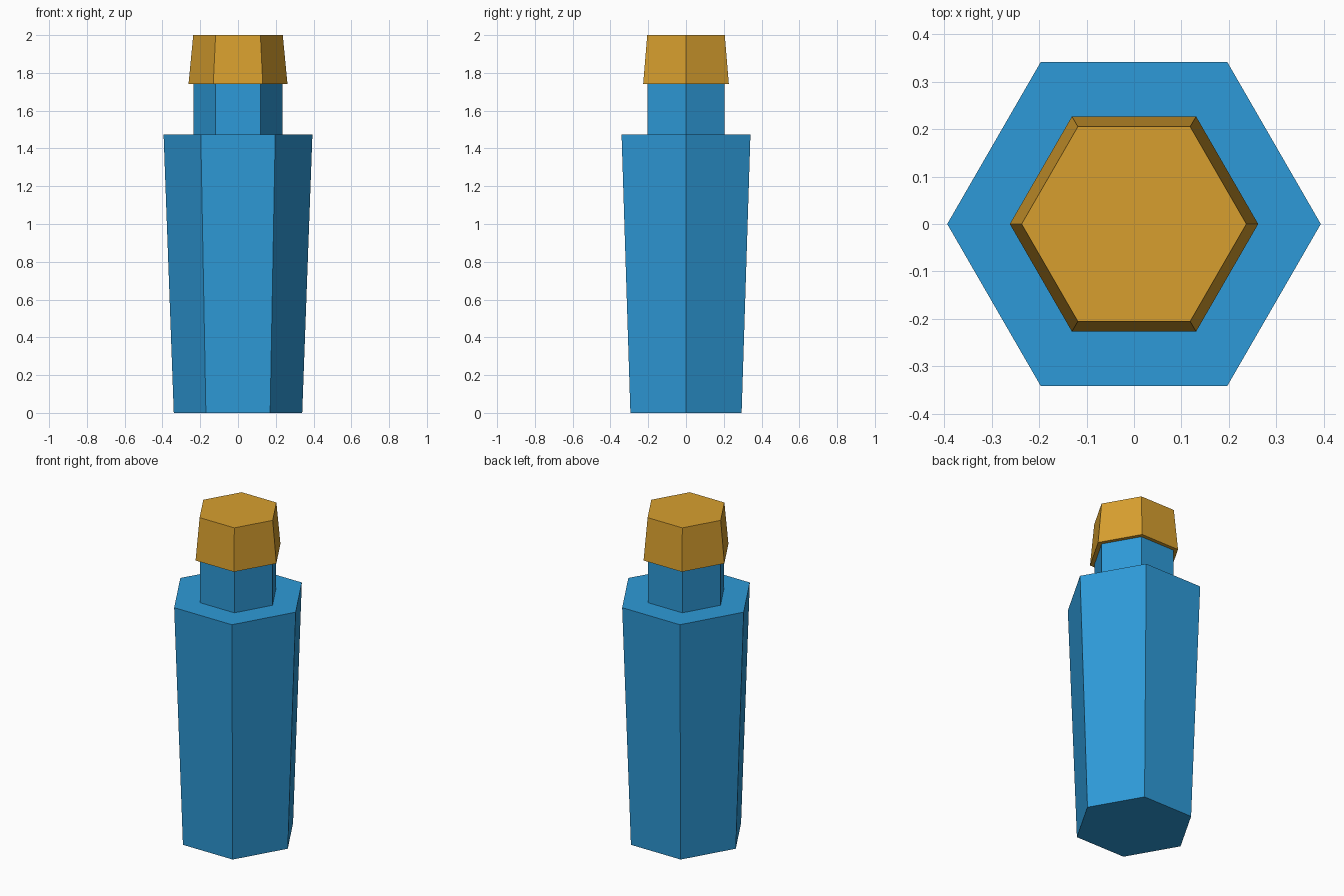
import bpy
import bmesh
from math import cos, sin, tau

SIDES = 6

if "Cube" in bpy.data.objects:
    bpy.data.objects.remove(bpy.data.objects["Cube"], do_unlink=True)


def make_material(name, rgb):
    mat = bpy.data.materials.new(name)
    mat.use_nodes = True
    color = (*rgb, 1.0)
    mat.diffuse_color = color
    mat.node_tree.nodes["Principled BSDF"].inputs["Base Color"].default_value = color
    return mat


def hex_lathe(name, profile, mat):
    """Closed six-sided solid from (radius, height) pairs, corners on the x axis."""
    bm = bmesh.new()
    rings = [[bm.verts.new((r * cos(tau * i / SIDES), r * sin(tau * i / SIDES), z))
              for i in range(SIDES)] for r, z in profile]
    for low, high in zip(rings, rings[1:]):
        for i in range(SIDES):
            j = (i + 1) % SIDES
            bm.faces.new((low[i], low[j], high[j], high[i]))
    bm.faces.new(rings[0][::-1])
    bm.faces.new(rings[-1])
    mesh = bpy.data.meshes.new(name)
    bm.to_mesh(mesh)
    bm.free()
    mesh.materials.append(mat)
    obj = bpy.data.objects.new(name, mesh)
    bpy.context.collection.objects.link(obj)
    return obj


blue = make_material("blue_glass", (0.027, 0.323, 0.686))
gold = make_material("golden_stopper", (0.68, 0.347, 0.028))

# Tapered body with a flat shoulder and straight neck
hex_lathe("bottle", [(0.34, 0), (0.394, 1.475), (0.236, 1.475), (0.236, 1.75)], blue)

# Stopper overhanging the neck
hex_lathe("stopper", [(0.262, 1.74), (0.237, 2.0)], gold)
